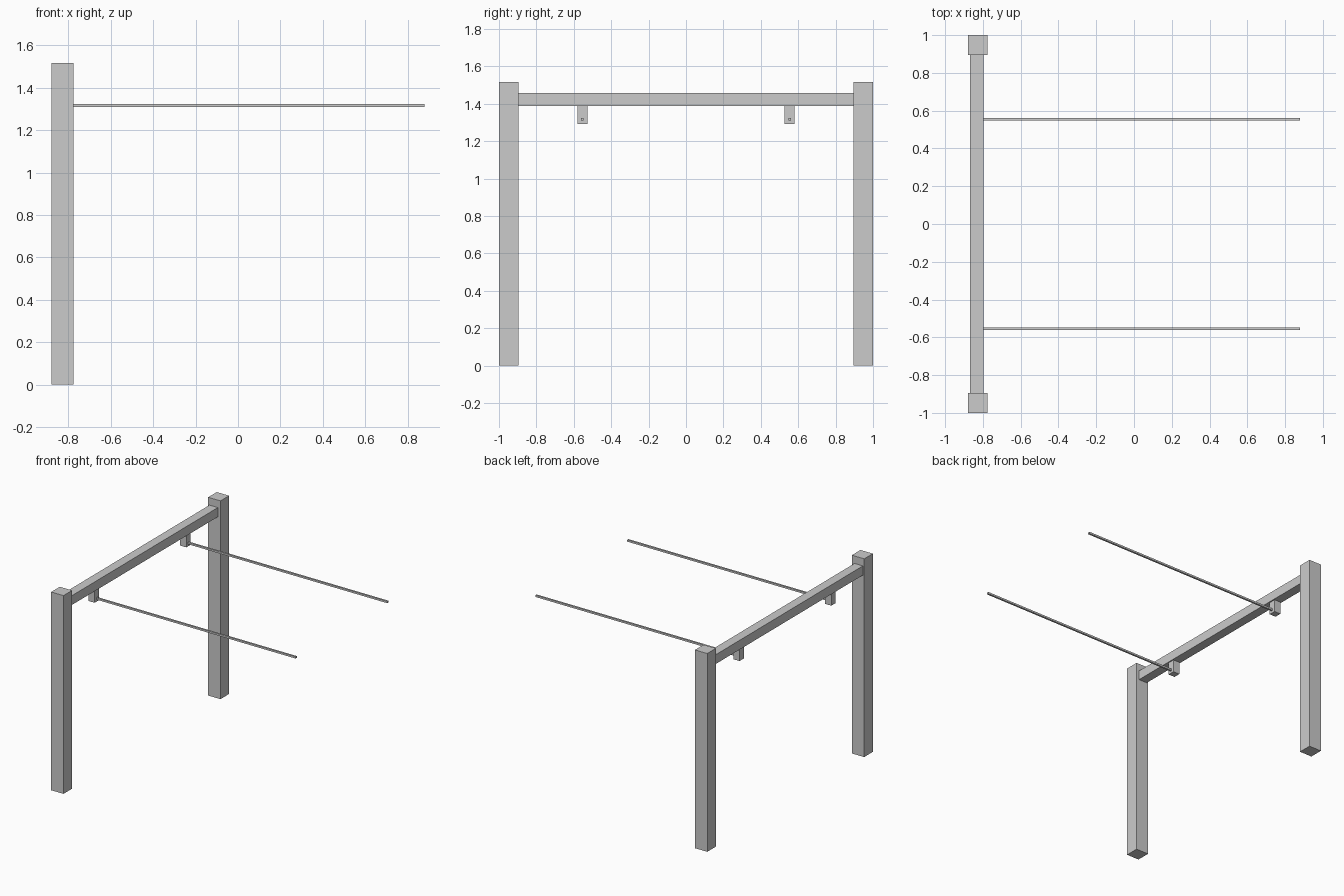
import bpy

if "Cube" in bpy.data.objects:
    bpy.data.objects.remove(bpy.data.objects["Cube"])


def box(name, x, y, z):
    """Axis-aligned box from (min, max) ranges."""
    bpy.ops.mesh.primitive_cube_add(size=1, location=[sum(r) / 2 for r in (x, y, z)])
    ob = bpy.context.object
    ob.name = name
    ob.scale = [r[1] - r[0] for r in (x, y, z)]
    bpy.ops.object.transform_apply(location=False, rotation=False, scale=True)
    return ob


def around(c, size):
    return (c - size / 2, c + size / 2)


# Crossbeam between the posts
box("crossbeam", (-0.869, -0.798), (-0.897, 0.897), (1.388, 1.459))

for side, s in (("front", -1), ("back", 1)):
    # Upright post
    box(side + "_post", (-0.88, -0.776), around(s * 0.948, 0.104), (0, 1.516))
    # Small block hanging under the beam
    box(side + "_hanger_block", around(-0.833, 0.053), around(s * 0.554, 0.053), (1.293, 1.388))
    # Thin square rod reaching out from the block
    box(side + "_rod", (-0.806, 0.88), around(s * 0.554, 0.014), around(1.317, 0.014))
